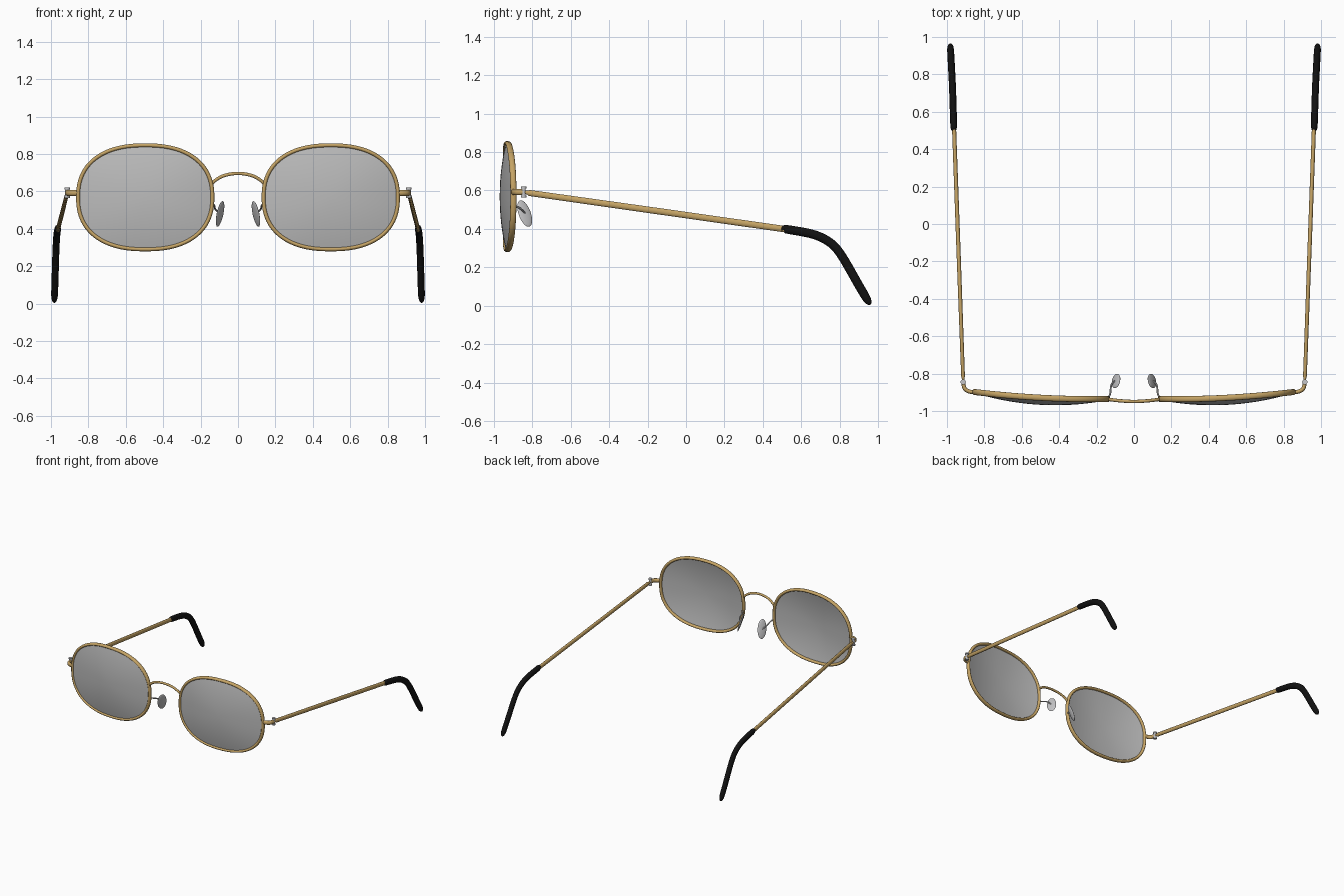
import bpy, bmesh, math
from mathutils import Vector, Matrix

cube = bpy.data.objects.get("Cube")
if cube:
    bpy.data.objects.remove(cube, do_unlink=True)


def material(name, rgb, metallic=0.0, roughness=0.5):
    m = bpy.data.materials.new(name)
    m.use_nodes = True
    m.diffuse_color = (*rgb, 1)
    node = m.node_tree.nodes["Principled BSDF"]
    node.inputs["Base Color"].default_value = (*rgb, 1)
    node.inputs["Metallic"].default_value = metallic
    node.inputs["Roughness"].default_value = roughness
    return m


GOLD = material("gold metal", (0.56, 0.37, 0.13))
SILVER = material("silver metal", (0.56, 0.56, 0.57))
GLASS = material("grey lens", (0.5, 0.5, 0.5))
BLACK = material("black plastic", (0.006, 0.006, 0.006))

X, Y, Z = Vector((1, 0, 0)), Vector((0, 1, 0)), Vector((0, 0, 1))
LENS_X, LENS_Z, HALF_W, HALF_H = 0.496, 0.568, 0.359, 0.278


def finish(bm, name, mat, mirrored=True):
    """Turn a bmesh into a smooth object, mirrored to the other side if wanted."""
    bmesh.ops.recalc_face_normals(bm, faces=bm.faces)
    mesh = bpy.data.meshes.new(name)
    bm.to_mesh(mesh)
    bm.free()
    mesh.materials.append(mat)
    ob = bpy.data.objects.new(name, mesh)
    bpy.context.collection.objects.link(ob)
    if mirrored:
        ob.modifiers.new("other side", "MIRROR").use_mirror_merge = False
    bpy.ops.object.select_all(action="DESELECT")
    ob.select_set(True)
    bpy.context.view_layer.objects.active = ob
    bpy.ops.object.shade_smooth_by_angle(angle=math.radians(40))
    return ob


def spline(rows, steps=8):
    """Smooth curve through rows of (x, y, z, radius along ref, other radius)."""
    out = []
    for i in range(len(rows) - 1):
        p = [rows[max(0, min(len(rows) - 1, i + k))] for k in (-1, 0, 1, 2)]
        for s in range(steps):
            t = s / steps
            out.append([b + t * (c - a) / 2 + t * t * (a - 2.5 * b + 2 * c - d / 2)
                        + t ** 3 * (1.5 * (b - c) + (d - a) / 2)
                        for a, b, c, d in zip(*p)])
    return out + [rows[-1]]


def sweep(name, rows, ref, mat, sides=14, closed=False, mirrored=True):
    """Sweep an ellipse along the rows."""
    bm = bmesh.new()
    n = len(rows)
    pts = [Vector(r[:3]) for r in rows]
    rings = []
    for i, row in enumerate(rows):
        if closed:
            tangent = pts[(i + 1) % n] - pts[i - 1]
        else:
            tangent = pts[min(i + 1, n - 1)] - pts[max(i - 1, 0)]
        tangent.normalize()
        u = (ref - tangent * ref.dot(tangent)).normalized()
        v = tangent.cross(u)
        angles = [math.tau * k / sides for k in range(sides)]
        rings.append([bm.verts.new(pts[i] + u * row[3] * math.cos(a) + v * row[4] * math.sin(a))
                      for a in angles])
    for i in range(n if closed else n - 1):
        a, b = rings[i], rings[(i + 1) % n]
        for k in range(sides):
            j = (k + 1) % sides
            bm.faces.new((a[k], a[j], b[j], b[k]))
    if not closed:
        bm.faces.new(rings[0])
        bm.faces.new(rings[-1])
    return finish(bm, name, mat, mirrored)


def outline(angle, r=1.0):
    """Point on the rounded lens outline, following the wrap of the frame."""
    def power(c):
        return math.copysign(abs(c) ** (2 / 2.35), c)
    u, w = r * power(math.cos(angle)), r * power(math.sin(angle))
    return Vector((LENS_X + HALF_W * u, -0.929 + 0.019 * u + 0.012 * u * u, LENS_Z + HALF_H * w))


# Rims
SEG = 72
ANGLES = [math.tau * (k + 0.5) / SEG for k in range(SEG)]
sweep("rims", [(*outline(a), 0.016, 0.011) for a in ANGLES], Y, GOLD, closed=True)

# Domed lenses
bm = bmesh.new()
RINGS = 10
centre = bm.verts.new(outline(0, 0) - Y * 0.038)
last = None
for ring in range(1, RINGS + 1):
    r = ring / RINGS
    dome = Y * (0.006 + 0.032 * (1 - r * r))
    loop = [bm.verts.new(outline(a, r * 0.99) - dome) for a in ANGLES]
    for k in range(SEG):
        j = (k + 1) % SEG
        if last:
            bm.faces.new((last[k], last[j], loop[j], loop[k]))
        else:
            bm.faces.new((centre, loop[j], loop[k]))
    last = loop
# Back surface, set a little behind the front one
front = bm.faces[:]
copy = bmesh.ops.duplicate(bm, geom=bm.verts[:] + bm.edges[:] + front)["geom"]
bmesh.ops.translate(bm, vec=Y * 0.007, verts=[g for g in copy if isinstance(g, bmesh.types.BMVert)])
bmesh.ops.bridge_loops(bm, edges=[e for e in bm.edges if e.is_boundary])
finish(bm, "lenses", GLASS)

# Bridge
half = [(0.143, -0.936, 0.634), (0.125, -0.939, 0.656), (0.075, -0.945, 0.684)]
arc = half + [(0, -0.949, 0.696)] + [(-x, y, z) for x, y, z in reversed(half)]
sweep("bridge", spline([(*p, 0.009, 0.009) for p in arc]), Y, GOLD, mirrored=False)

# Nose pads and their wires
sweep("pad_wires", spline([(*p, 0.005, 0.005) for p in (
    (0.137, -0.93, 0.535), (0.127, -0.905, 0.525),
    (0.121, -0.86, 0.505), (0.1, -0.838, 0.482))]), Z, SILVER, sides=8)
long_axis, wide_axis = Vector((-0.014, -0.02, 0.069)), Vector((-0.017, 0.033, 0))
thin_axis = long_axis.cross(wide_axis).normalized() * 0.008
shape = Matrix((long_axis, wide_axis, thin_axis)).transposed().to_4x4()
shape.translation = (0.096, -0.839, 0.48)
bm = bmesh.new()
bmesh.ops.create_uvsphere(bm, u_segments=24, v_segments=12, radius=1, matrix=shape)
finish(bm, "nose_pads", SILVER)

# End pieces curving back from the rims
sweep("end_pieces", spline([(*p, 0.592, 0.016, 0.011) for p in (
    (0.848, -0.899), (0.88, -0.896), (0.905, -0.88), (0.913, -0.848))]), Z, GOLD)

# Hinges: a pin with a wider cap at each end
bm = bmesh.new()
for z, radius, depth in ((0.592, 0.011, 0.05), (0.615, 0.014, 0.01), (0.569, 0.014, 0.01)):
    bmesh.ops.create_cone(bm, cap_ends=True, segments=20, radius1=radius, radius2=radius,
                          depth=depth, matrix=Matrix.Translation((0.913, -0.845, z)))
finish(bm, "hinges", SILVER)

# Temples
sweep("temples", [
    (0.913, -0.842, 0.591, 0.007, 0.009), (0.9135, -0.826, 0.589, 0.007, 0.01),
    (0.914, -0.815, 0.587, 0.010, 0.016), (0.938, -0.15, 0.493, 0.011, 0.017),
    (0.963, 0.54, 0.395, 0.011, 0.017)], X, GOLD)

# Ear tips bending down
sweep("ear_tips", spline([
    (0.963, 0.512, 0.399, 0.015, 0.02), (0.964, 0.53, 0.397, 0.018, 0.023),
    (0.968, 0.66, 0.372, 0.0185, 0.0235), (0.971, 0.745, 0.332, 0.0185, 0.0235),
    (0.974, 0.805, 0.268, 0.0185, 0.0235), (0.979, 0.9, 0.105, 0.0185, 0.0235),
    (0.981, 0.938, 0.04, 0.0175, 0.022), (0.982, 0.953, 0.015, 0.012, 0.014),
    (0.982, 0.958, 0.006, 0.004, 0.005)]), X, BLACK)
